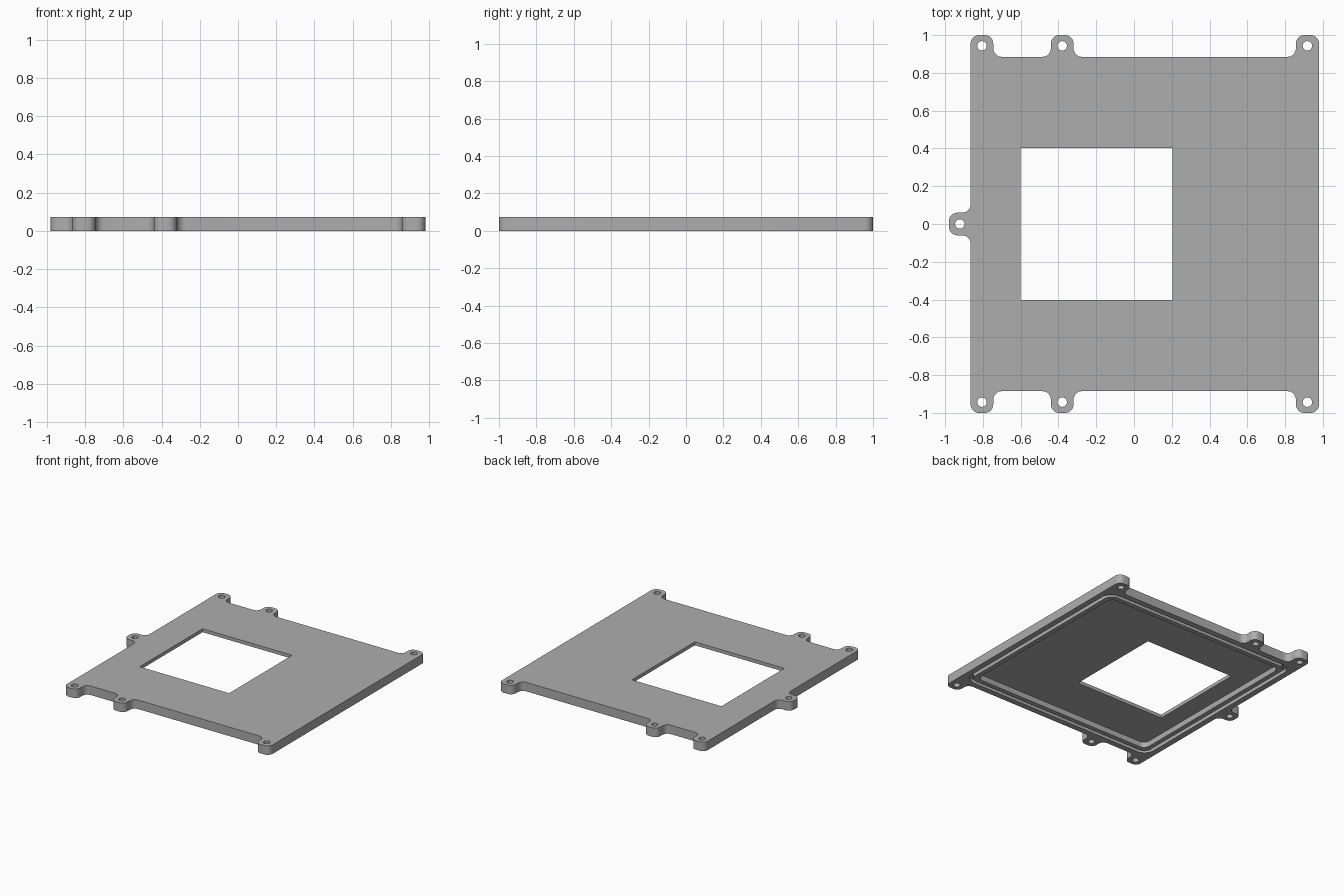
import bpy
import bmesh
from math import cos, sin, pi, tau
from mathutils import Vector

if "Cube" in bpy.data.objects:
    bpy.data.objects.remove(bpy.data.objects["Cube"], do_unlink=True)

THICK = 0.073
POCKET_TOP = 0.045
GROOVE_TOP = 0.03
FILLET = 0.045
LEFT, RIGHT, HALF_Y = -0.865, 0.98, 0.885

grey = bpy.data.materials.new("plain_grey")
grey.use_nodes = True
colour = (0.42, 0.42, 0.42, 1)
grey.diffuse_color = colour
grey.node_tree.nodes["Principled BSDF"].inputs["Base Color"].default_value = colour


def rounded(points, radius, steps=8):
    """Round every right-angled corner of a closed outline."""
    out = []
    for i, p in enumerate(points):
        p = Vector(p)
        a = (Vector(points[i - 1]) - p).normalized()
        b = (Vector(points[(i + 1) % len(points)]) - p).normalized()
        centre = p + (a + b) * radius
        for k in range(steps + 1):
            t = k / steps * pi / 2
            out.append(centre - b * radius * cos(t) - a * radius * sin(t))
    return out


def box(x0, x1, half_y):
    return [(x0, -half_y), (x0, half_y), (x1, half_y), (x1, -half_y)]


def circle(x, y, radius, n=24):
    return [(x + radius * cos(tau * k / n), y + radius * sin(tau * k / n)) for k in range(n)]


def inset(margin, radius):
    """Rounded rectangle set in from the edge of the main panel."""
    return rounded(box(LEFT + margin, RIGHT - margin, HALF_Y - margin), radius)


def slab(name, loops, z0, z1):
    """Solid slab from an outer loop and any hole loops."""
    bm = bmesh.new()
    for loop in loops:
        vs = [bm.verts.new((p[0], p[1], z0)) for p in loop]
        for i, v in enumerate(vs):
            bm.edges.new((vs[i - 1], v))
    bmesh.ops.triangle_fill(bm, use_beauty=True, edges=bm.edges[:], normal=(0, 0, 1))
    ext = bmesh.ops.extrude_face_region(bm, geom=bm.faces[:], use_keep_orig=True)
    top = [g for g in ext["geom"] if isinstance(g, bmesh.types.BMVert)]
    bmesh.ops.translate(bm, verts=top, vec=(0, 0, z1 - z0))
    bmesh.ops.recalc_face_normals(bm, faces=bm.faces[:])
    mesh = bpy.data.meshes.new(name)
    bm.to_mesh(mesh)
    bm.free()
    mesh.materials.append(grey)
    obj = bpy.data.objects.new(name, mesh)
    bpy.context.collection.objects.link(obj)
    return obj


# Outline: back half with its tabs, mirrored to the front
half = [(-0.98, 0.06), (LEFT, 0.06), (LEFT, 1), (-0.745, 1), (-0.745, HALF_Y),
        (-0.44, HALF_Y), (-0.44, 1), (-0.32, 1), (-0.32, HALF_Y),
        (0.857, HALF_Y), (0.857, 1), (RIGHT, 1)]
outline = rounded(half + [(x, -y) for x, y in reversed(half)], FILLET)

# Window and screw holes
holes = [box(-0.6, 0.203, 0.403), circle(-0.922, 0, 0.025)]
holes += [circle(x, y, 0.025) for x in (-0.805, -0.38, 0.918) for y in (-0.943, 0.943)]
plate = slab("cover_plate", [outline] + holes, 0, THICK)

# Underside pocket and seal groove
cutters = [
    slab("pocket_cutter", [inset(0.115, 0.05)], -0.05, POCKET_TOP),
    slab("groove_cutter", [inset(0.047, 0.09), inset(0.077, 0.06)], -0.05, GROOVE_TOP),
]
bpy.context.view_layer.objects.active = plate
for cutter in cutters:
    mod = plate.modifiers.new(cutter.name, "BOOLEAN")
    mod.operation = "DIFFERENCE"
    mod.solver = "EXACT"
    mod.object = cutter
    bpy.ops.object.modifier_apply(modifier=mod.name)
for cutter in cutters:
    bpy.data.objects.remove(cutter, do_unlink=True)

# Smooth fillets with sharp rims
bpy.ops.object.select_all(action="DESELECT")
plate.select_set(True)
bpy.ops.object.shade_smooth_by_angle(angle=pi / 6)
